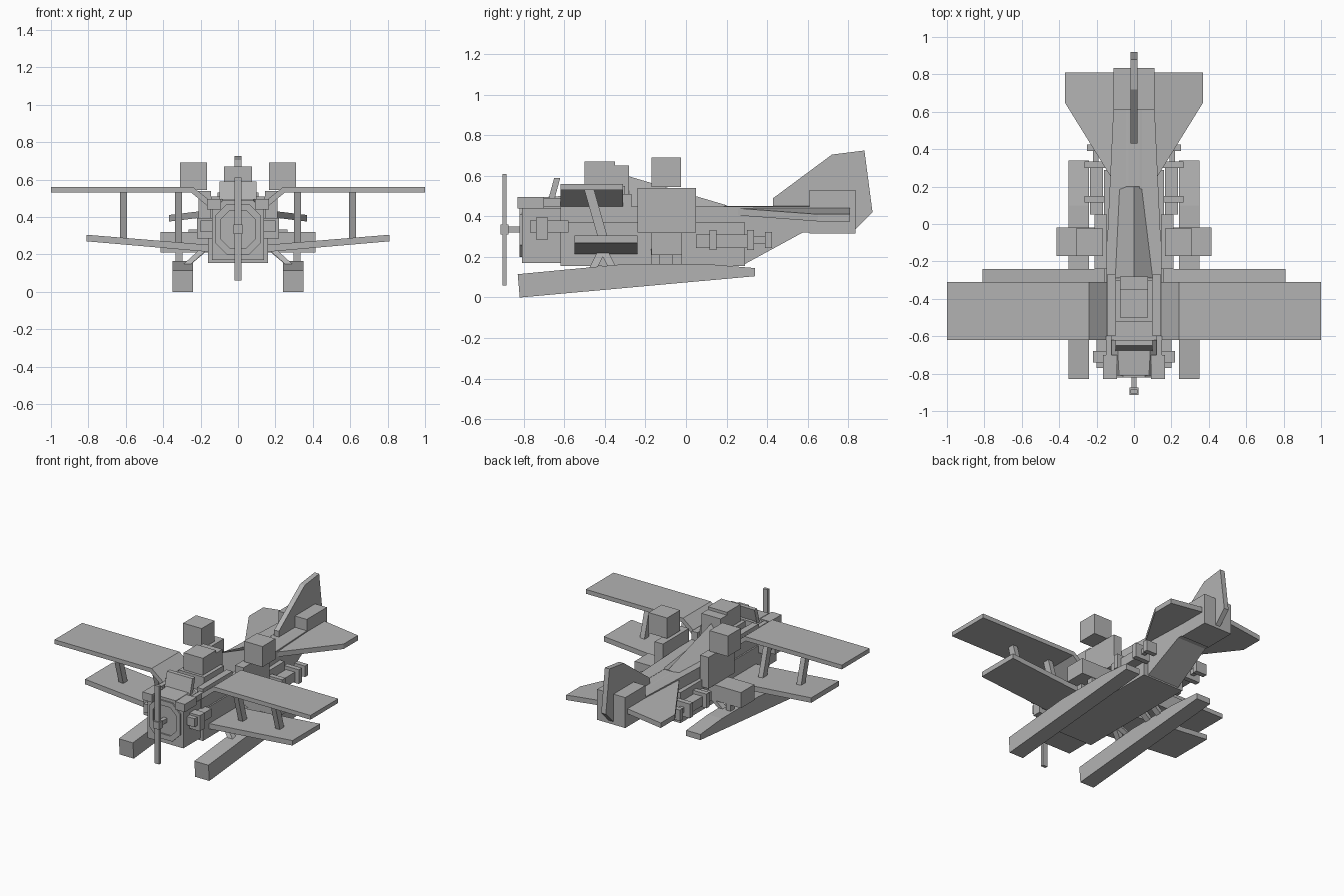
import bpy, bmesh, math
from mathutils import Vector

if "Cube" in bpy.data.objects:
    bpy.data.objects.remove(bpy.data.objects["Cube"])

grey = bpy.data.materials.new("plain_grey")
grey.diffuse_color = (0.45, 0.45, 0.45, 1)
grey.use_nodes = True
grey.node_tree.nodes["Principled BSDF"].inputs["Base Color"].default_value = grey.diffuse_color


def finish(name, bm):
    bmesh.ops.recalc_face_normals(bm, faces=bm.faces)
    me = bpy.data.meshes.new(name)
    bm.to_mesh(me)
    bm.free()
    me.materials.append(grey)
    ob = bpy.data.objects.new(name, me)
    bpy.context.collection.objects.link(ob)
    return ob


def loft(name, a, b):
    """Solid between two matching outlines."""
    bm = bmesh.new()
    va = [bm.verts.new(p) for p in a]
    vb = [bm.verts.new(p) for p in b]
    bm.faces.new(va)
    bm.faces.new(vb[::-1])
    for i in range(len(a)):
        j = (i + 1) % len(a)
        bm.faces.new((va[i], va[j], vb[j], vb[i]))
    return finish(name, bm)


def box(name, x, y, z):
    ring = [(x[0], y[0]), (x[1], y[0]), (x[1], y[1]), (x[0], y[1])]
    return loft(name, [(*p, z[0]) for p in ring], [(*p, z[1]) for p in ring])


def side_profile(name, x0, x1, pts):
    return loft(name, [(x0, *p) for p in pts], [(x1, *p) for p in pts])


def strut(name, a, b, wx, wy):
    """Leaning bar with level ends."""
    c = [(-wx, -wy), (wx, -wy), (wx, wy), (-wx, wy)]
    return loft(name, [(a[0] + u, a[1] + v, a[2]) for u, v in c],
                [(b[0] + u, b[1] + v, b[2]) for u, v in c])


def both(ob):
    m = ob.modifiers.new("mirror", "MIRROR")
    m.use_axis = (True, False, False)
    m.use_clip = False
    m.use_mirror_merge = False
    return ob


def pair(name, x, y, z):
    return both(box(name, x, y, z))


def octagon(y, hw, z0, z1, c):
    return [(-hw + c, y, z0), (hw - c, y, z0), (hw, y, z0 + c), (hw, y, z1 - c),
            (hw - c, y, z1), (-hw + c, y, z1), (-hw, y, z1 - c), (-hw, y, z0 + c)]


# Fuselage: nose, cabin, keel box and tapering tail
box("nose", (-.14, .14), (-.81, -.62), (.17, .44))
loft("nose_deck", octagon(-.81, .12, .3, .49, .04), octagon(-.62, .13, .3, .5, .04))
box("cabin", (-.15, .15), (-.62, -.24), (.155, .45))
box("keel", (-.16, .16), (-.62, .29), (.155, .37))
bm = bmesh.new()
prof = [(-.24, .155), (.29, .165), (.575, .32), (.62, .32), (.62, .45), (-.24, .45)]
half = [.15 - .04 * (p[0] + .24) / .86 for p in prof]
bm.free()
loft("tail_boom", [(-h, *p) for h, p in zip(half, prof)], [(h, *p) for h, p in zip(half, prof)])
box("tail_block", (-.11, .11), (.61, .835), (.315, .53))

# Engine face: raised octagonal frame and corner plates
c = Vector((0, -.815, .335))
outer, inner = octagon(-.82, .12, .2, .47, .06), octagon(-.82, .09, .235, .435, .045)
for i in range(8):
    j = (i + 1) % 8
    q = [outer[i], outer[j], inner[j], inner[i]]
    loft("engine_frame", q, [(p[0], -.80, p[2]) for p in q])

# Propeller
box("propeller_blade", (-.018, .018), (-.905, -.885), (.06, .61))
box("propeller_hub", (-.025, .025), (-.915, -.875), (.31, .36))
box("propeller_shaft", (-.014, .014), (-.88, -.8), (.32, .35))

# Side cylinders and forward guns
pair("engine_cylinder", (.13, .20), (-.77, -.58), (.32, .38))
pair("cylinder_collar", (.13, .22), (-.74, -.68), (.285, .395))
pair("forward_gun", (.09, .165), (-.83, -.70), (.44, .495))
pair("gun_breech", (.12, .15), (-.70, -.60), (.45, .49))

# Cockpit: windshield, pilot and headrest with ridge fairing
loft("windshield", [(x, y, .48) for x, y in ((-.1, -.68), (.1, -.68), (.1, -.65), (-.1, -.65))],
     [(x, y, .59) for x, y in ((-.1, -.65), (.1, -.65), (.1, -.62), (-.1, -.62))])
box("pilot_body", (-.1, .1), (-.52, -.30), (.44, .55))
box("pilot_head", (-.075, .075), (-.50, -.35), (.53, .67))
box("headrest", (-.075, .075), (-.35, -.28), (.44, .65))
loft("ridge_fairing", [(-.1, -.29, .45), (.1, -.29, .45), (0, -.29, .6)],
     [(-.08, .2, .445), (.08, .2, .445), (0, .2, .455)])
pair("cockpit_rail", (.1, .145), (-.60, -.27), (.44, .51))

# Side gunner stations: wall, stub platform and cube
pair("side_wall", (.145, .21), (-.24, .05), (.32, .54))
pair("side_cube", (.165, .31), (-.17, -.025), (.545, .69))
pair("stub_platform", (.15, .415), (-.17, -.02), (.21, .32))

# Upper gull wing and lower wing, as front outlines swept along y
def wing(name, pts, y0, y1):
    both(loft(name, [(x, y0, z) for x, z in pts], [(x, y1, z) for x, z in pts]))


wing("upper_wing", [(.14, .44), (.25, .53), (1, .53), (1, .56), (.24, .56), (.14, .48)], -.62, -.31)
wing("lower_wing", [(.14, .212), (.81, .27), (.81, .305), (.14, .25)], -.55, -.24)

# Wing struts
for x in (.612, .318):
    both(strut("wing_strut", (x, -.40, .26), (x, -.48, .54), .018, .024))

# Tail surfaces
plan = [(.03, .10), (.37, .65), (.37, .81), (.03, .81)]
top = [(x, y, .455 - .12 * x) for x, y in plan]
both(loft("stabilizer", top, [(x, y, z - .035) for x, y, z in top]))
side_profile("fin", -.018, .018, [(.43, .44), (.43, .49), (.72, .705), (.88, .725),
                                  (.92, .42), (.83, .33), (.7, .33)])

# Floats and their struts
both(side_profile("float", .24, .35, [(-.82, 0), (.34, .105), (.34, .145), (.1, .165),
                                      (-.3, .165), (-.83, .115)]))
for y in (-.46, -.36):
    both(strut("float_strut", (.28, y, .14), (.17, -.41, .24), .02, .02))
for y in (-.15, -.045):
    both(strut("rear_float_strut", (.315, y, .14), (.315, y, .23), .018, .022))
    both(strut("rear_float_brace", (.28, y, .14), (.16, y, .24), .02, .022))

# Side pods with flanges
pair("pod", (.165, .235), (.05, .33), (.245, .31))
for y0, y1, g in ((.115, .15, .03), (.30, .335, .03), (.39, .425, .015)):
    pair("pod_flange", (.18 - g, .235 + g), (y0, y1), (.255 - g * .7, .31 + g * .8))
pair("pod_muzzle", (.19, .22), (.33, .40), (.265, .30))
